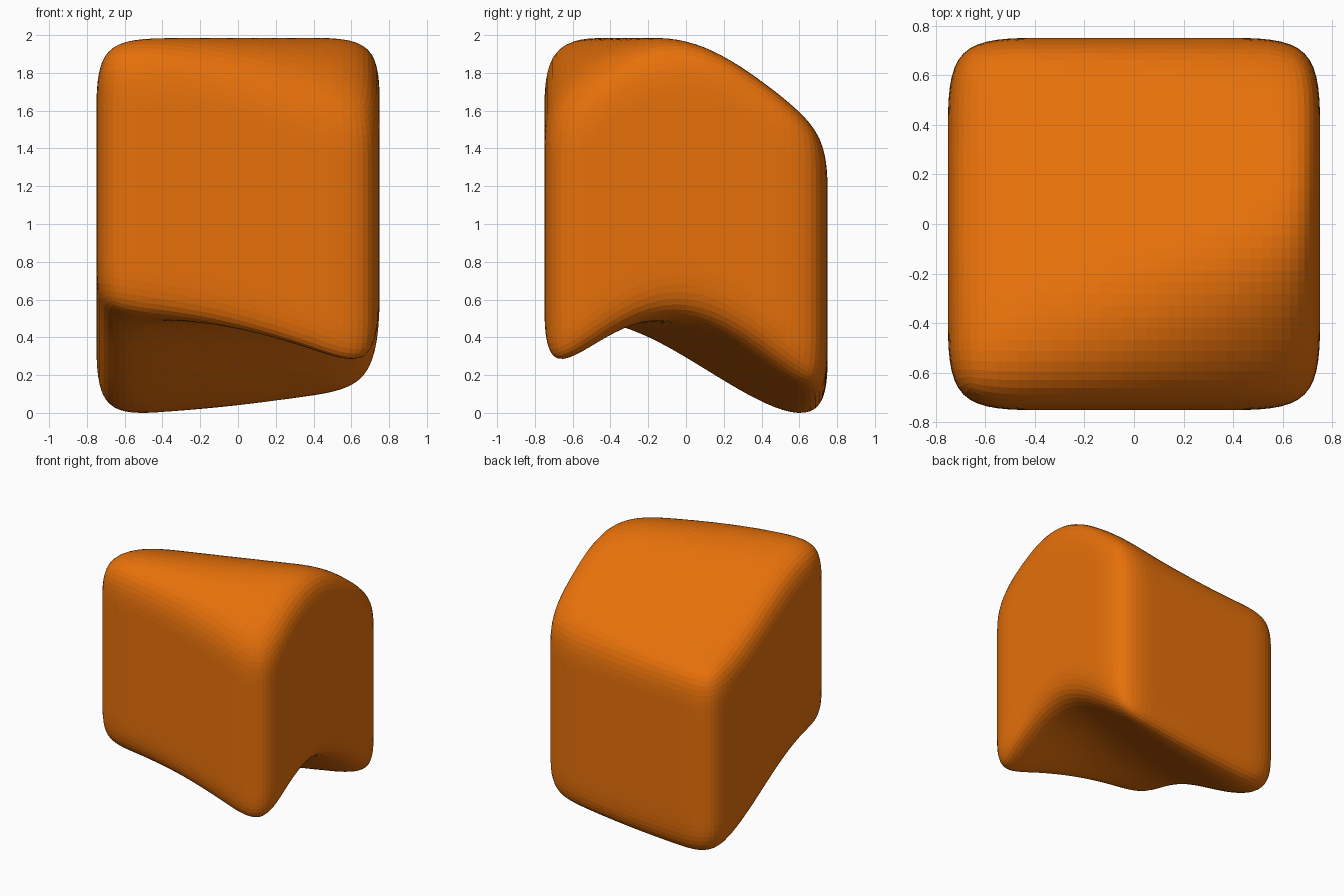
import bpy, bmesh, math

# Remove the default object
old = bpy.data.objects.get("Cube")
if old:
    bpy.data.objects.remove(old, do_unlink=True)

SIDE = 1.5
SWING = 0.267


def lerp(a, b, t):
    return a + (b - a) * t


def wave(x, y):
    """Height of a rolling ridge that runs diagonally across the block."""
    t = x / SIDE + 0.5
    crest = lerp(-0.65, -0.03, t)
    reach = lerp(1.4, 1.1 if y > crest else 1.12, t)
    phase = min(abs(y - crest) / reach, 1) * math.pi
    return SWING * math.cos(phase)


# Orange material
orange = bpy.data.materials.new("orange")
orange.use_nodes = True
colour = (0.79, 0.162, 0.003, 1)
orange.diffuse_color = colour
orange.node_tree.nodes["Principled BSDF"].inputs["Base Color"].default_value = colour

# Cube with four cells per side, so the smoothing rounds only its rims
mesh = bpy.data.meshes.new("soft_block")
bm = bmesh.new()
bmesh.ops.create_cube(bm, size=SIDE)
bmesh.ops.subdivide_edges(bm, edges=bm.edges[:], cuts=3, use_grid_fill=True)
bm.to_mesh(mesh)
bm.free()
mesh.materials.append(orange)

block = bpy.data.objects.new("soft_block", mesh)
bpy.context.collection.objects.link(block)
bpy.context.view_layer.objects.active = block
block.select_set(True)

# Round the edges and corners
soft = block.modifiers.new("rounding", 'SUBSURF')
soft.levels = soft.render_levels = 3
bpy.ops.object.modifier_apply(modifier=soft.name)

# Lift top and bottom together along the ridge
verts = block.data.vertices
for v in verts:
    v.co.z += wave(v.co.x, v.co.y)

# Stand it on the floor
low = min(v.co.z for v in verts)
for v in verts:
    v.co.z -= low

bpy.ops.object.shade_flat()
